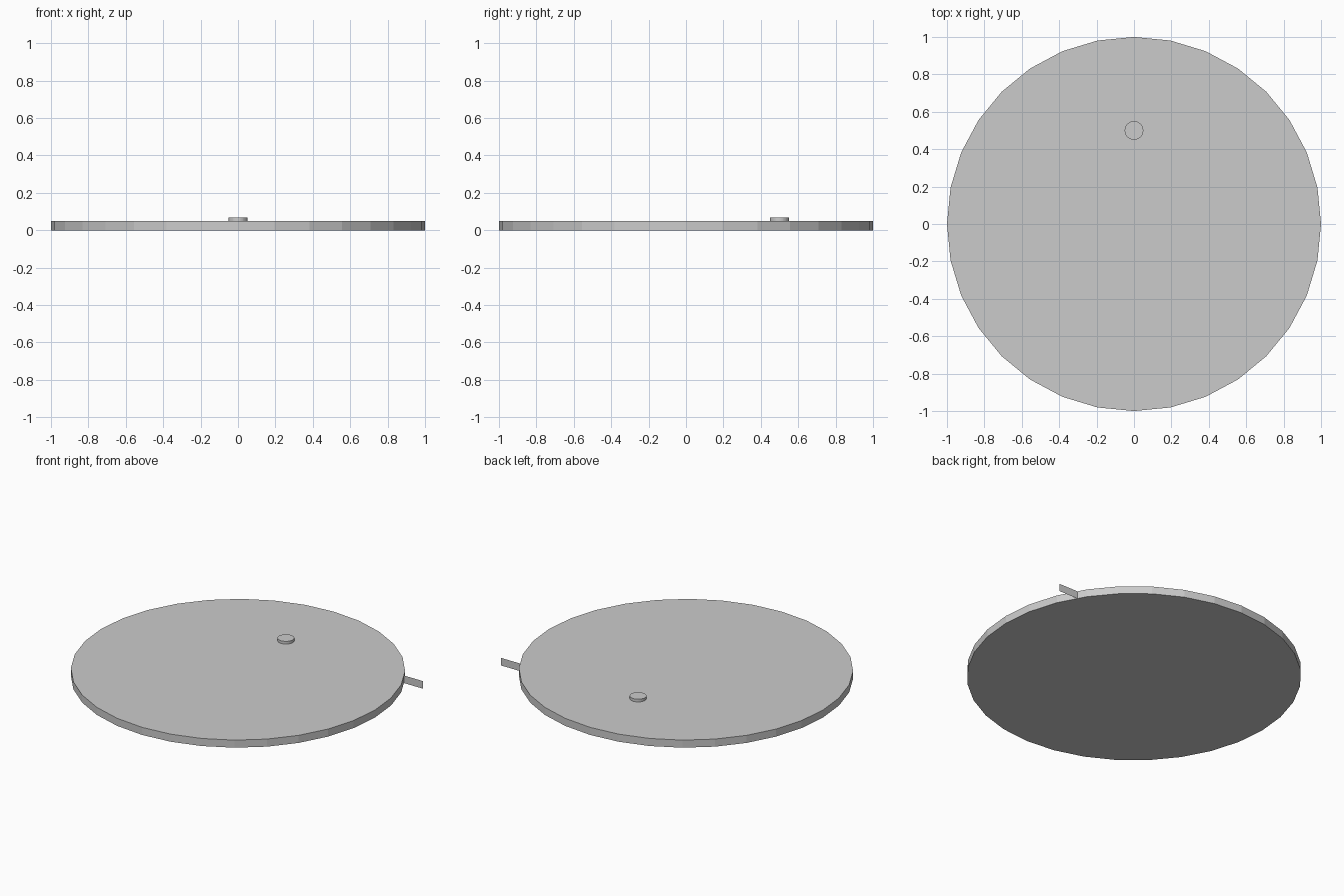
import bpy

if "Cube" in bpy.data.objects:
    bpy.data.objects.remove(bpy.data.objects["Cube"])


def disc(name, x, y, z0, z1, radius):
    bpy.ops.mesh.primitive_cylinder_add(vertices=32, radius=radius, depth=z1 - z0,
                                        location=(x, y, (z0 + z1) / 2))
    bpy.context.object.name = name


# Flat round plate and the small button on top
disc("round_plate", 0, 0, 0, 0.05, 1.0)
disc("button", 0, 0.5, 0.045, 0.068, 0.05)

# Paper-thin upright tab sticking out of the rim
mesh = bpy.data.meshes.new("side_tab")
mesh.from_pydata([(0.85, 0.5, 0), (1, 0.5, 0), (1, 0.5, 0.05), (0.85, 0.5, 0.05)],
                 [], [(0, 1, 2, 3)])
tab = bpy.data.objects.new("side_tab", mesh)
bpy.context.collection.objects.link(tab)
